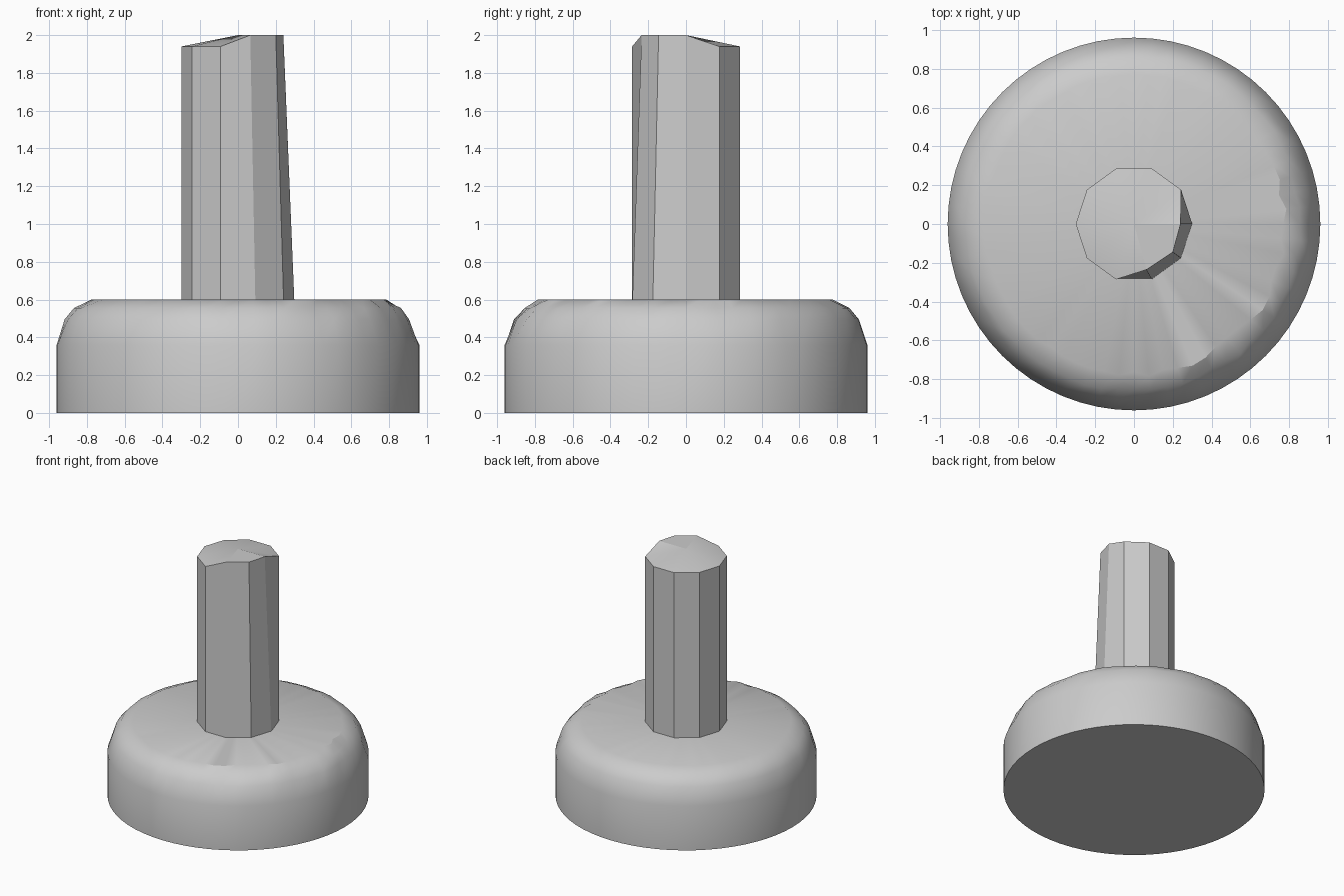
import bpy, bmesh, random
from math import cos, sin, pi, radians

random.seed(4)
cube = bpy.data.objects.get("Cube")
if cube:
    bpy.data.objects.remove(cube, do_unlink=True)

grey = bpy.data.materials.new("plain grey")
grey.use_nodes = True
color = (0.6, 0.6, 0.6, 1)
grey.diffuse_color = color
grey.node_tree.nodes["Principled BSDF"].inputs["Base Color"].default_value = color


def loft(name, rings, tip_z, smooth_angle):
    """Join rings of points, close the bottom and fan the top to a centre point."""
    bm = bmesh.new()
    loops = [[bm.verts.new(p) for p in ring] for ring in rings]
    n = len(loops[0])
    for low, high in zip(loops, loops[1:]):
        for i in range(n):
            j = (i + 1) % n
            bm.faces.new((low[i], low[j], high[j], high[i]))
    bm.faces.new(loops[0][::-1])
    tip = bm.verts.new((0, 0, tip_z))
    for i in range(n):
        bm.faces.new((loops[-1][i], loops[-1][(i + 1) % n], tip))
    mesh = bpy.data.meshes.new(name)
    bm.to_mesh(mesh)
    bm.free()
    mesh.materials.append(grey)
    ob = bpy.data.objects.new(name, mesh)
    bpy.context.collection.objects.link(ob)
    bpy.ops.object.select_all(action='DESELECT')
    ob.select_set(True)
    bpy.context.view_layer.objects.active = ob
    if smooth_angle:
        bpy.ops.object.shade_smooth_by_angle(angle=radians(smooth_angle))
    return ob


# Round base: worn shoulder, more chipped towards the front left
SEGMENTS = 64
profile = [(0.96, 0, 0), (0.96, 0.36, 0), (0.915, 0.495, 0.008),
           (0.865, 0.555, 0.012), (0.77, 0.6, 0.02)]
rings = []
for radius, z, wear in profile:
    ring = []
    for i in range(SEGMENTS):
        a = 2 * pi * i / SEGMENTS
        chip = max(0, cos(a + pi / 5))
        r = radius + wear * random.uniform(-1, 1) * (0.4 + chip)
        if 0.4 < z < 0.58:
            r -= 0.012 * chip
        ring.append((r * cos(a), r * sin(a), z))
    rings.append(ring)
loft("base", rings, 0.6, 30)

# Ten-sided stem: three top corners on the front left are pushed in and raised
SIDES = 10
RADIUS = 0.3
pushed = {0: (0.24, 0, 2), 9: (0.2, -0.145, 2), 8: (0.065, -0.235, 2)}
corners = [(RADIUS * cos(2 * pi * i / SIDES), RADIUS * sin(2 * pi * i / SIDES))
           for i in range(SIDES)]
bottom = [(x, y, 0.55) for x, y in corners]
top = [pushed.get(i, (x, y, 1.94)) for i, (x, y) in enumerate(corners)]
loft("stem", [bottom, top], 2.0, 15)
